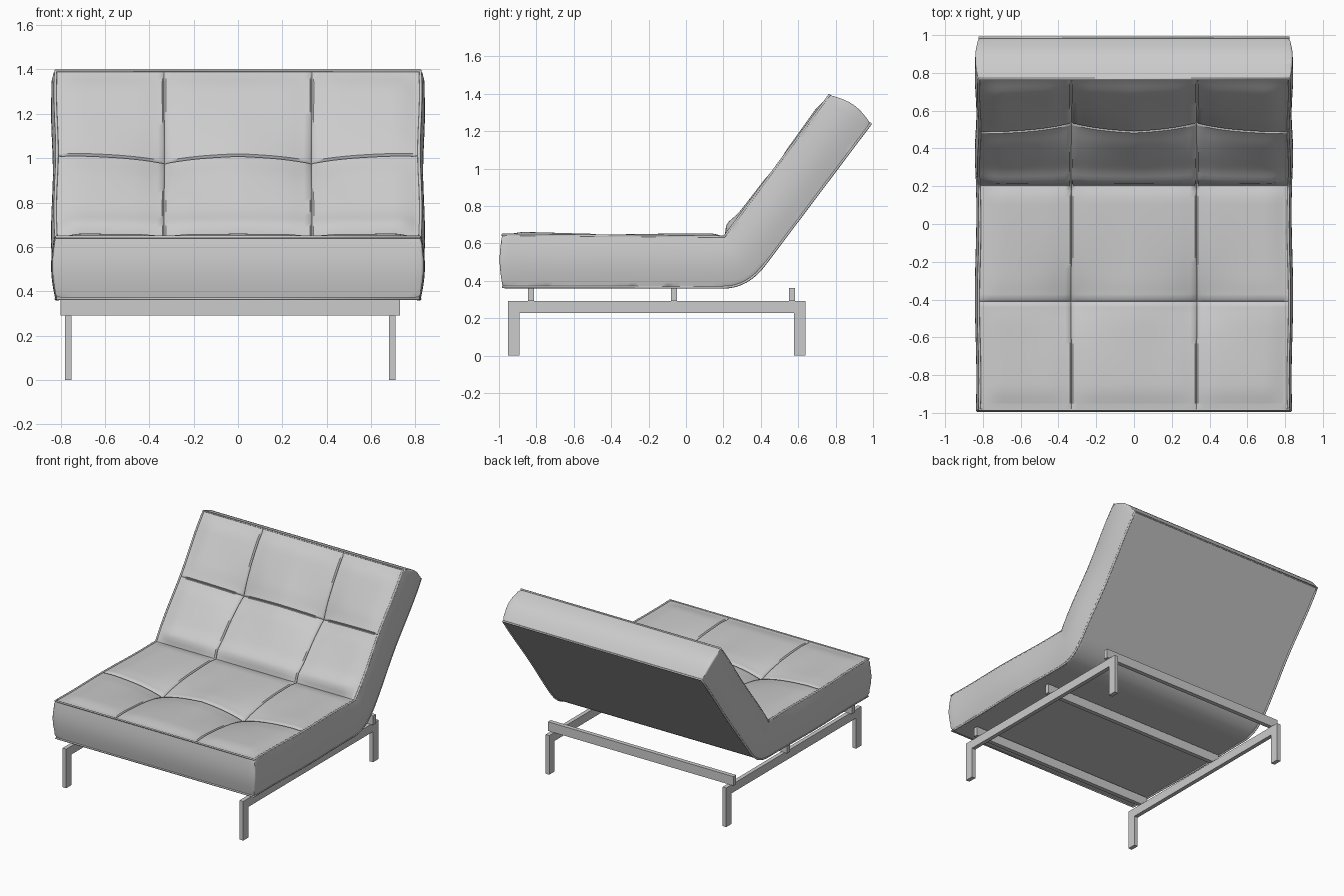
import bpy, bmesh, math
from mathutils import Vector

if "Cube" in bpy.data.objects:
    bpy.data.objects.remove(bpy.data.objects["Cube"])

SEAM_X = 0.33
SEAM_U = (-0.517, 0.5)      # cross seams on seat (u<0) and back (u>0)
G = 0.008                   # groove half width


def mix(a, b, f):
    return a.lerp(b, f)


# Cushion section: u = -1 seat front, 0 fold, 1 top of back
def top(u):
    fold = Vector((0, 0.205, 0.635))
    if u < 0:
        return mix(fold, Vector((0, -0.983, 0.645)), -u)
    return mix(fold, Vector((0, 0.768, 1.393)), u)


def bottom(u):
    a, c, b = Vector((0, 0.2, 0.365)), Vector((0, 0.328, 0.365)), Vector((0, 0.42, 0.487))
    k = 0.12
    if u < -k:
        return mix(a, Vector((0, -0.98, 0.367)), (-u - k) / (1 - k))
    if u > k:
        return mix(b, Vector((0, 0.987, 1.24)), (u - k) / (1 - k))
    f = (u + k) / (2 * k)
    return mix(mix(a, c, f), mix(c, b, f), f)


def ease(d, w):
    f = max(0, min(1, d / w))
    return f * f * (3 - 2 * f)


# Height of the quilted top: pillow cells, deep tufts, narrow seam grooves
def puff(u, x):
    seam = SEAM_U[0] if u < 0 else SEAM_U[1]
    length = 1.19 if u < 0 else 0.95
    ds, dx = abs(u - seam) * length, abs(abs(x) - SEAM_X)
    edge_x, edge_u = 0.82 - abs(x), (1 - abs(u)) * length
    fold = abs(u) * length
    rim = ease(edge_x, 0.12) * ease(edge_u, 0.12) * ease(fold, 0.06)
    h = 0.012 * rim - 0.068 * math.exp(-math.hypot(ds, dx) / 0.19) * rim
    h += 0.008 * rim * ease(dx, 0.12) * ease(ds, 0.12)
    if u > 0:
        h += 0.014 * math.exp(-((fold - 0.07) / 0.05) ** 2) * ease(edge_x, 0.08)
    inside = edge_x > 0.025 and edge_u > 0.025
    if inside and min(dx, abs(u - seam)) < G * 0.5:
        h -= 0.011
    return h


def point(u, x, t):
    p = mix(bottom(u), top(u), t)
    n = Vector((0, 0, 1)) if u < 0 else Vector((0, -0.8, 0.6))
    if t == 1:
        p += n * puff(u, x)
    s = math.sin(math.pi * t)
    if u == -1:
        p.y -= 0.015 * s
    if u == 1:
        p += Vector((0, 0.6, 0.8)) * 0.03 * s
    side = 0.82 + 0.005 * t + 0.004 * math.sin(9 * u)
    p.x = x / 0.82 * side
    if abs(x) == 0.82:
        p.x += math.copysign(0.016 * s, x)
    return p


def steps(a, b, n, seams):
    vals = [a + (b - a) * i / n for i in range(n + 1)]
    vals = [v for v in vals if all(abs(v - s) > 1.6 * G for s in seams)]
    return sorted(vals + [s + d for s in seams for d in (-G, 0, G)])


def finish(bm, name, angle):
    bmesh.ops.recalc_face_normals(bm, faces=bm.faces[:])
    me = bpy.data.meshes.new(name)
    bm.to_mesh(me)
    bm.free()
    ob = bpy.data.objects.new(name, me)
    bpy.context.collection.objects.link(ob)
    if angle:
        bpy.ops.object.select_all(action='DESELECT')
        ob.select_set(True)
        bpy.context.view_layer.objects.active = ob
        bpy.ops.object.shade_smooth_by_angle(angle=math.radians(angle))
    return ob


# Quilted cushion: a gridded box bent along the section
U = steps(-1, 1, 70, SEAM_U)
X = steps(-0.82, 0.82, 50, (-SEAM_X, SEAM_X))
T = [i / 10 for i in range(11)]
axes = (U, X, T)
bm = bmesh.new()
verts = {}


def vert(ids):
    if ids not in verts:
        verts[ids] = bm.verts.new(point(*(axes[k][ids[k]] for k in range(3))))
    return verts[ids]


side_of = {}
for k in range(3):
    a, b = [i for i in range(3) if i != k]
    for end in (0, len(axes[k]) - 1):
        for i in range(len(axes[a]) - 1):
            for j in range(len(axes[b]) - 1):
                quad = []
                for di, dj in ((0, 0), (1, 0), (1, 1), (0, 1)):
                    ids = [end] * 3
                    ids[a], ids[b] = i + di, j + dj
                    quad.append(vert(tuple(ids)))
                side_of[bm.faces.new(quad)] = (k, end)
rims = [e for e in bm.edges if len({side_of[f] for f in e.link_faces}) > 1]
bmesh.ops.bevel(bm, geom=rims, offset=0.011, segments=3, profile=0.5, affect='EDGES')
finish(bm, "cushion", 50)


# Piping around the upper and lower rims
def piping(name, t, inset):
    us = [-1 + i / 30 for i in range(61)]
    path = [point(u, 0.82, t) for u in us] + [point(u, -0.82, t) for u in reversed(us)]
    cu = bpy.data.curves.new(name, 'CURVE')
    cu.dimensions = '3D'
    cu.bevel_depth = 0.007
    cu.bevel_resolution = 2
    sp = cu.splines.new('POLY')
    sp.points.add(len(path) - 1)
    for q, p in zip(sp.points, path):
        q.co = (p.x - math.copysign(inset, p.x), p.y, p.z, 1)
    sp.use_cyclic_u = True
    bpy.context.collection.objects.link(bpy.data.objects.new(name, cu))


piping("upper_piping", 1, 0.005)
piping("lower_piping", 0, 0.004)


# Prism along x from a y-z outline
def prism(name, outline, x0, x1):
    bm = bmesh.new()
    f = bm.faces.new([bm.verts.new((x0, y, z)) for y, z in outline])
    r = bmesh.ops.extrude_face_region(bm, geom=[f])
    moved = [v for v in r["geom"] if isinstance(v, bmesh.types.BMVert)]
    bmesh.ops.translate(bm, verts=moved, vec=(x1 - x0, 0, 0))
    finish(bm, name, 0)


# Side frames with legs, and crossbars
arch = [(-0.953, 0), (-0.89, 0), (-0.89, 0.228), (0.577, 0.228),
        (0.577, 0), (0.64, 0), (0.64, 0.292), (-0.953, 0.292)]
prism("left_leg_frame", arch, -0.78, -0.75)
prism("right_leg_frame", arch, 0.68, 0.71)
for name, y in (("front_crossbar", -0.83), ("middle_crossbar", -0.065), ("rear_crossbar", 0.567)):
    prism(name, [(y - 0.016, 0.292), (y + 0.016, 0.292), (y + 0.016, 0.36), (y - 0.016, 0.36)], -0.80, 0.73)
